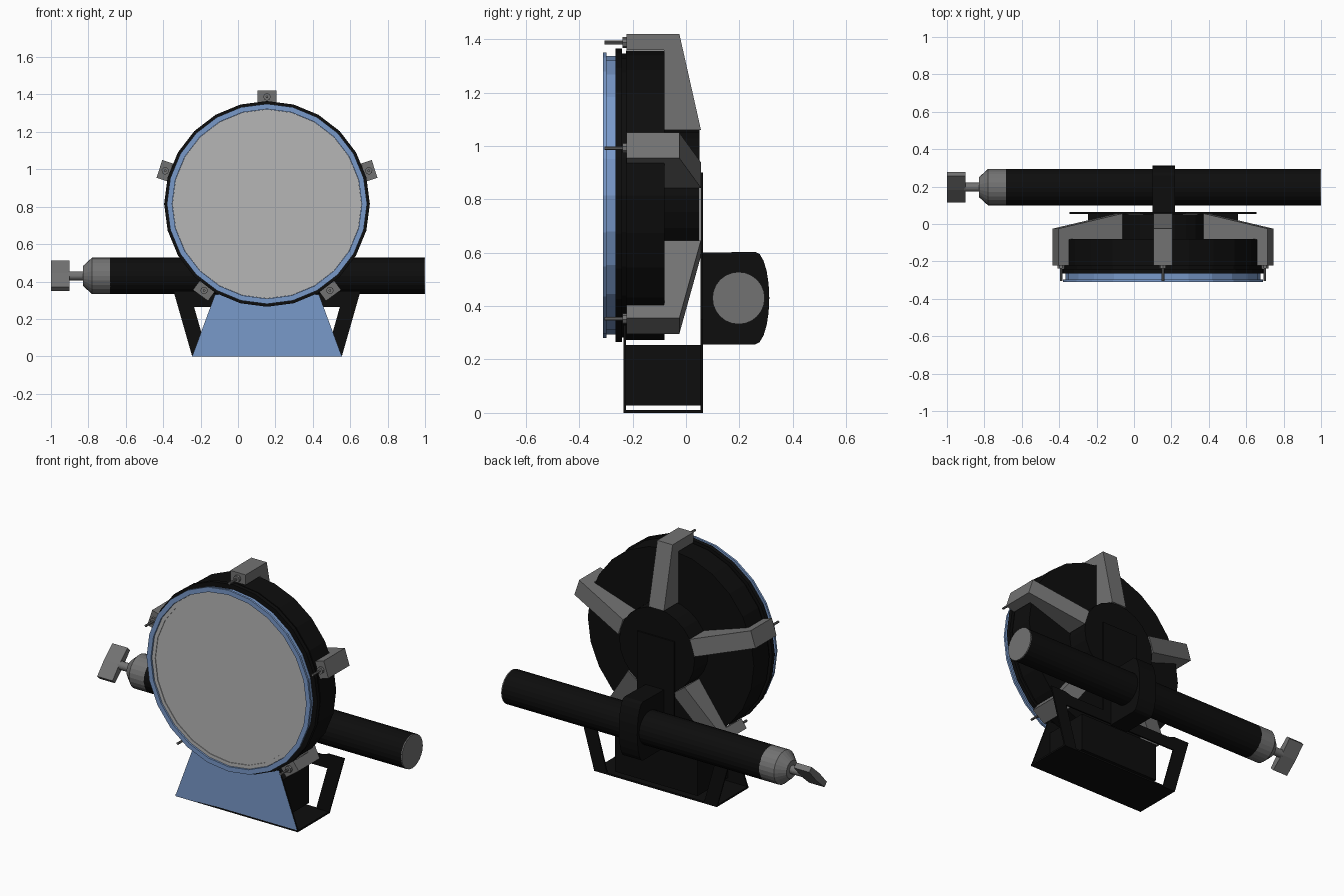
import bpy, bmesh, math
from mathutils import Matrix, Vector

if "Cube" in bpy.data.objects:
    bpy.data.objects.remove(bpy.data.objects["Cube"])


def material(name, rgb):
    m = bpy.data.materials.new(name)
    m.use_nodes = True
    m.diffuse_color = (*rgb, 1)
    m.node_tree.nodes["Principled BSDF"].inputs["Base Color"].default_value = (*rgb, 1)
    return m


BLACK = material("black", (0.004, 0.004, 0.004))
BLUE = material("blue", (0.19, 0.32, 0.59))
GREY = material("mid grey", (0.17, 0.17, 0.17))
PALE = material("pale grey", (0.47, 0.47, 0.47))

CX, CZ = 0.155, 0.815       # drum axis
TY, TZ = 0.197, 0.43        # tube axis
SIDES = 24
TO_Y = Matrix.Rotation(-math.pi / 2, 4, 'X')   # lathe axis z -> +y
TO_X = Matrix.Rotation(math.pi / 2, 4, 'Y')    # lathe axis z -> +x


def finish(name, bm, mats, matrix=Matrix()):
    bmesh.ops.transform(bm, matrix=matrix, verts=bm.verts)
    bmesh.ops.recalc_face_normals(bm, faces=bm.faces)
    me = bpy.data.meshes.new(name)
    bm.to_mesh(me)
    bm.free()
    for m in mats:
        me.materials.append(m)
    ob = bpy.data.objects.new(name, me)
    bpy.context.collection.objects.link(ob)
    return ob


def lathe(name, profile, mat, matrix, sides=SIDES):
    """Closed solid of revolution from (radius, height) pairs."""
    bm = bmesh.new()
    rings = []
    for r, h in profile:
        rings.append([bm.verts.new((r * math.cos(a), r * math.sin(a), h))
                      for a in (math.tau * i / sides for i in range(sides))])
    for lo, hi in zip(rings, rings[1:]):
        for i in range(sides):
            j = (i + 1) % sides
            bm.faces.new((lo[i], lo[j], hi[j], hi[i]))
    bm.faces.new(rings[0])
    bm.faces.new(rings[-1])
    return finish(name, bm, [mat], matrix)


def prism(name, points, depth, mats, matrix=Matrix()):
    """Extrude a closed outline of 3D points along the depth vector."""
    bm = bmesh.new()
    face = bm.faces.new([bm.verts.new(p) for p in points])
    ext = bmesh.ops.extrude_face_region(bm, geom=[face], use_keep_orig=True)
    moved = [v for v in ext["geom"] if isinstance(v, bmesh.types.BMVert)]
    bmesh.ops.translate(bm, verts=moved, vec=depth)
    return finish(name, bm, mats, matrix)


def box(name, x0, x1, y0, y1, z0, z1, mat):
    pts = [(x0, y0, z0), (x1, y0, z0), (x1, y0, z1), (x0, y0, z1)]
    return prism(name, pts, (0, y1 - y0, 0), [mat])


def mirrored(half, y):
    """Outline symmetric about the drum axis from its +x half."""
    return ([(CX + x, y, z) for x, z in half]
            + [(CX - x, y, z) for x, z in reversed(half)])


# Drum housing with front flange and rear hub
drum = Matrix.Translation((CX, 0, CZ)) @ TO_Y
lathe("drum_housing", [(0.55, -0.265), (0.55, -0.24), (0.532, -0.24), (0.532, -0.225),
                       (0.542, -0.225), (0.542, -0.08), (0.245, -0.08), (0.245, 0.05)],
      BLACK, drum)

# Blue bezel: outer lip, then a recessed inner wall
lathe("bezel", [(0.522, -0.262), (0.522, -0.298), (0.535, -0.298), (0.535, -0.31),
                (0.507, -0.31), (0.507, -0.29)], BLUE, drum)
lathe("lens_rim", [(0.506, -0.28), (0.506, -0.301), (0.485, -0.301), (0.485, -0.29)],
      PALE, drum)
lathe("lens", [(0.486, -0.28), (0.486, -0.297)], PALE, drum)

# Five clamp arms wrapping the housing, each with a collar and pin
ARM = [(-0.222, 0.545), (-0.222, 0.605), (-0.025, 0.605), (0.056, 0.245),
       (-0.082, 0.245), (-0.082, 0.545)]
for k in range(5):
    turn = Matrix.Translation((CX, 0, CZ)) @ Matrix.Rotation(math.tau * k / 5, 4, 'Y')
    prism(f"clamp_arm_{k + 1}", [(-0.05, y, r) for y, r in ARM], (0.1, 0, 0), [GREY], turn)
    place = turn @ Matrix.Translation((0, 0, 0.572)) @ TO_Y
    lathe(f"clamp_pin_{k + 1}", [(0.007, -0.305), (0.007, -0.238), (0.02, -0.238),
                                 (0.02, -0.22)], GREY, place, 8)

# Stand: folded sheet with blue front, floor, and flared rear frame
front = prism("stand_front", mirrored([(0.4, 0), (0.278, 0.33)], -0.235), (0, 0.01, 0),
              [BLACK, BLUE])
for p in front.data.polygons:
    p.material_index = int(p.normal.y < -0.9)
box("stand_floor", CX - 0.4, CX + 0.4, -0.235, 0.063, 0, 0.01, BLACK)
box("stand_core", CX - 0.27, CX + 0.27, -0.226, 0.056, 0.028, 0.255, BLACK)
REAR = [(0.315, 0), (0.4, 0), (0.5, 0.35), (0.4, 0.35), (0.35, 0.335), (0.12, 0.335),
        (0.12, 0.9)]
outline = mirrored(REAR, 0.054) + [(CX - 0.39, 0.054, 0.265), (CX + 0.39, 0.054, 0.265)]
prism("stand_back", outline, (0, 0.009, 0), [BLACK])

# Saddle holding the tube, with a rounded back
arc = [(0.16, 0.26 + 0.052 * math.cos(a), TZ + 0.173 * math.sin(a))
       for a in (math.pi * (i / 10 - 0.5) for i in range(11))]
saddle = [(0.16, 0.056, 0.6), (0.16, 0.056, 0.257)] + arc
prism("tube_saddle", [Vector(p) - Vector((0.06, 0, 0)) for p in saddle], (0.12, 0, 0), [BLACK])

# Horizontal tube with end disc, tapered collar, shaft and turning key
tube = Matrix.Translation((0, TY, TZ)) @ TO_X
lathe("tube", [(0.098, -0.685), (0.098, 0.995)], BLACK, tube)
lathe("tube_end", [(0.098, 0.994), (0.098, 1.0)], GREY, tube)
lathe("tube_collar", [(0.024, -0.91), (0.024, -0.83), (0.052, -0.83), (0.098, -0.78),
                      (0.098, -0.683)], GREY, tube, SIDES)
key = Matrix.Translation((0, TY, TZ)) @ Matrix.Rotation(-math.pi / 4, 4, 'X')
KEY = [(-0.016, -0.1), (0.016, -0.1), (0.022, 0), (0.016, 0.1), (-0.016, 0.1), (-0.022, 0)]
prism("turning_key", [(-1, y, z) for y, z in KEY], (0.1, 0, 0), [GREY], key)
